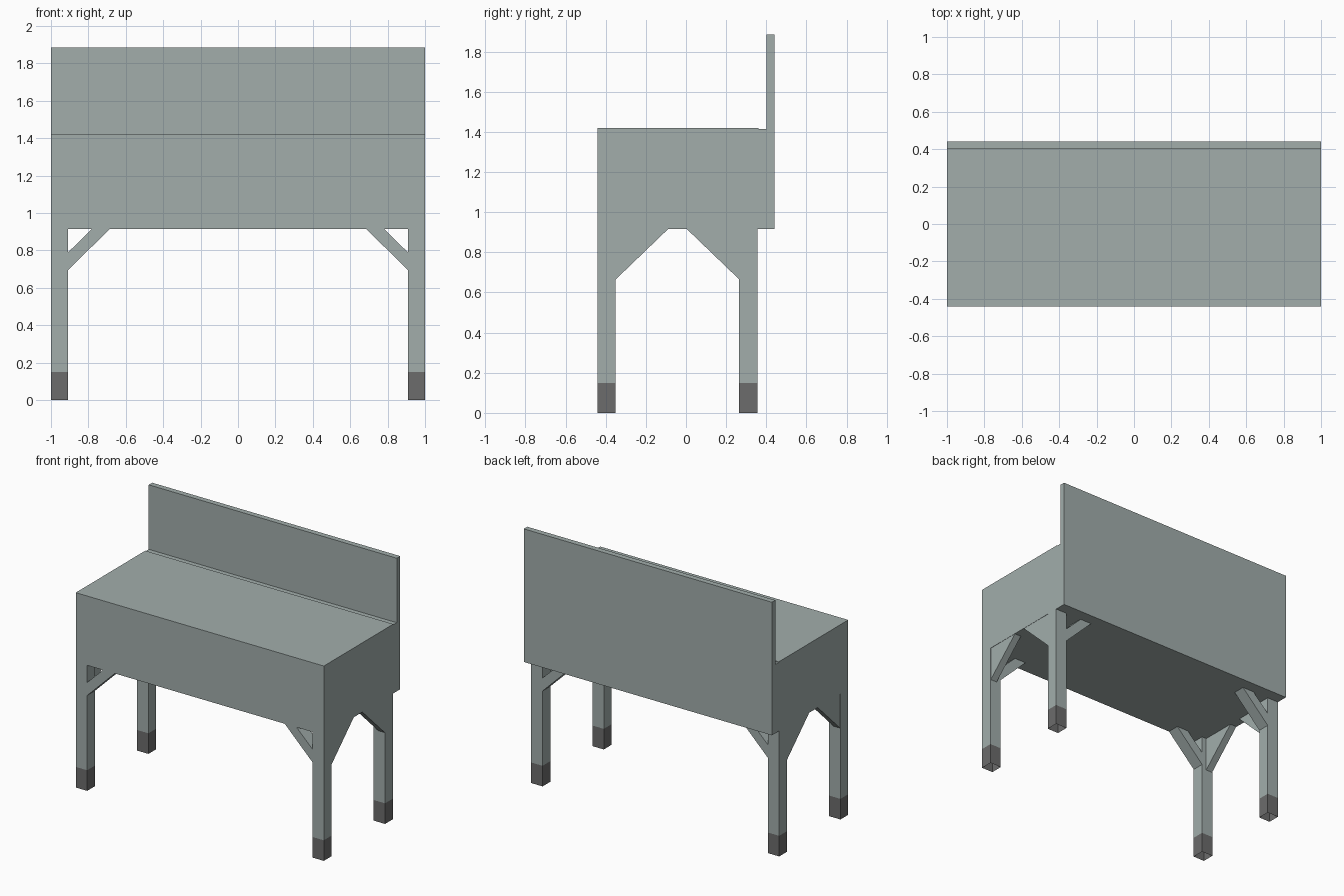
import bpy, bmesh

if "Cube" in bpy.data.objects:
    bpy.data.objects.remove(bpy.data.objects["Cube"])


def material(name, rgb):
    m = bpy.data.materials.new(name)
    m.diffuse_color = (*rgb, 1)
    m.use_nodes = True
    m.node_tree.nodes["Principled BSDF"].inputs["Base Color"].default_value = m.diffuse_color
    return m


PAINT = material("grey_green_paint", (0.36, 0.42, 0.41))
RUBBER = material("dark_foot", (0.15, 0.15, 0.15))


def finish(name, bm, mat):
    bmesh.ops.recalc_face_normals(bm, faces=bm.faces)
    me = bpy.data.meshes.new(name)
    bm.to_mesh(me)
    bm.free()
    me.materials.append(mat)
    ob = bpy.data.objects.new(name, me)
    bpy.context.collection.objects.link(ob)
    return ob


def extrude(name, points, direction, mat=PAINT, caps=True):
    """Prism from a flat outline swept along a direction."""
    bm = bmesh.new()
    base = bm.faces.new([bm.verts.new(p) for p in points])
    res = bmesh.ops.extrude_face_region(bm, geom=[base], use_keep_orig=True)
    moved = [v for v in res["geom"] if isinstance(v, bmesh.types.BMVert)]
    top = [f for f in res["geom"] if isinstance(f, bmesh.types.BMFace)]
    bmesh.ops.translate(bm, verts=moved, vec=direction)
    if not caps:
        bmesh.ops.delete(bm, geom=[base] + top, context="FACES_ONLY")
    return finish(name, bm, mat)


def box(name, x, y, z, mat=PAINT, caps=True):
    outline = [(x[0], y[0], z[0]), (x[1], y[0], z[0]),
               (x[1], y[1], z[0]), (x[0], y[1], z[0])]
    return extrude(name, outline, (0, 0, z[1] - z[0]), mat, caps)


def mirror_x(ob):
    mod = ob.modifiers.new("Mirror", "MIRROR")
    mod.use_axis[0] = True


# Cabinet, worktop and rear panels
W = (-1, 1)
box("lower_apron", W, (-0.44, 0.36), (0.915, 1.115))
box("upper_cabinet", W, (-0.44, 0.36), (1.115, 1.37))
box("worktop", W, (-0.44, 0.36), (1.37, 1.42))
box("rear_spacer", W, (0.36, 0.40), (0.915, 1.415))
box("backboard", W, (0.40, 0.44), (0.915, 1.885))

# Legs with feet and corner braces, mirrored left to right
for label, y0, y1, inner, s in (("front", -0.44, -0.35, -0.35, 1),
                                ("back", 0.265, 0.355, 0.265, -1)):
    mirror_x(box(label + "_leg", (0.908, 1), (y0, y1), (0.15, 0.915)))
    mirror_x(box(label + "_foot", (0.908, 1), (y0, y1), (0, 0.15), RUBBER, False))
    # Diagonal beam running along the width
    beam = [(0.908, y0, 0.695), (0.908, y0, 0.79), (0.78, y0, 0.915), (0.685, y0, 0.915)]
    mirror_x(extrude(label + "_diagonal_brace", beam, (0, y1 - y0, 0)))
    # Solid triangular gusset running along the depth
    gusset = [(0.945, inner, 0.665), (0.945, inner, 0.915), (0.945, inner + s * 0.26, 0.915)]
    mirror_x(extrude(label + "_side_gusset", gusset, (0.053, 0, 0)))
